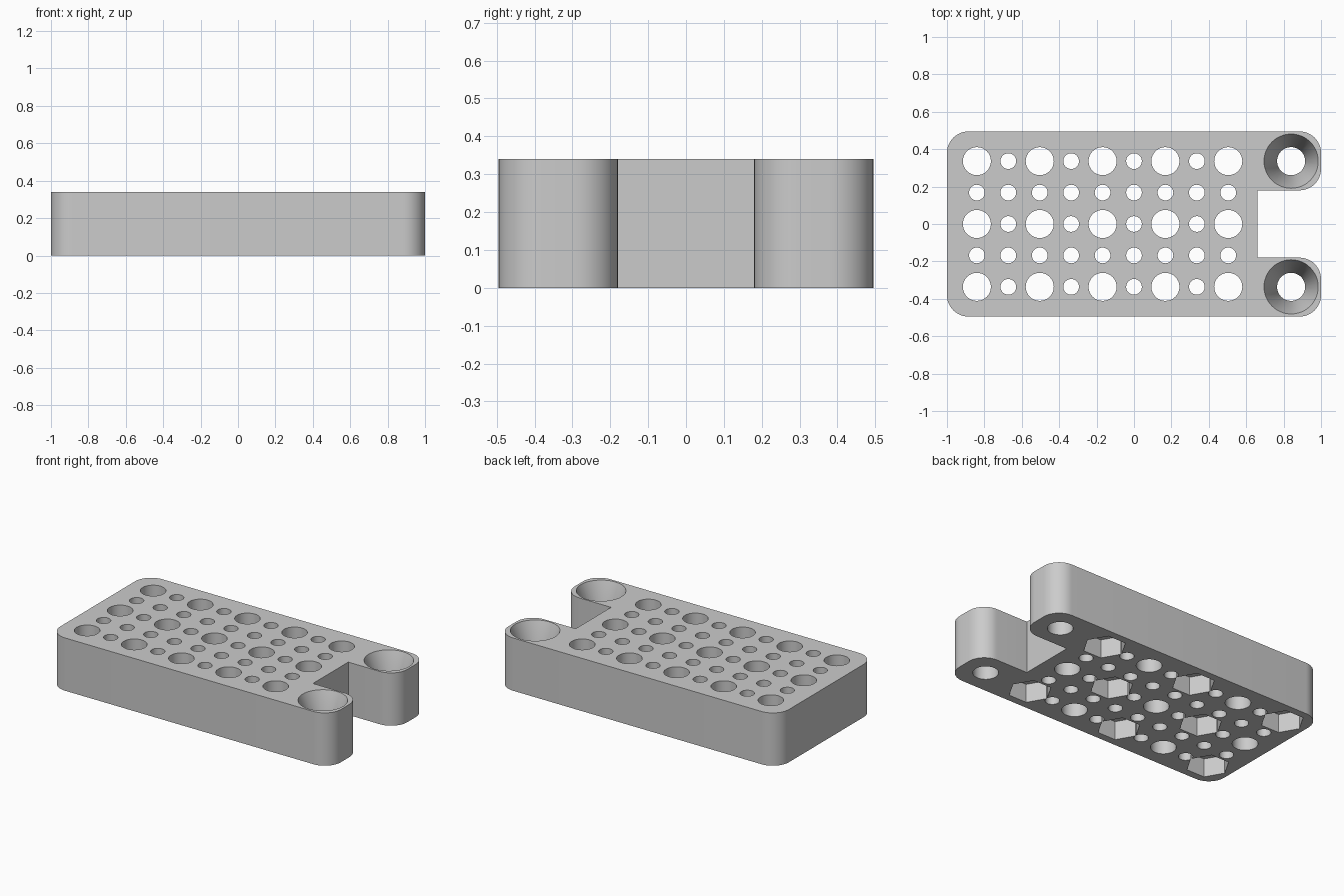
import bpy, bmesh
from math import cos, sin, pi, radians

old = bpy.data.objects.get("Cube")
if old:
    bpy.data.objects.remove(old, do_unlink=True)

HEIGHT, HALF_Y, RADIUS = 0.34, 0.495, 0.115
NOTCH_X, NOTCH_Y = 0.66, 0.18
PITCH, ARM_X, ROW_Y = 0.168, 0.84, 0.336

grey = bpy.data.materials.new("plain_grey")
grey.use_nodes = True
colour = (0.6, 0.6, 0.6, 1)
grey.diffuse_color = colour
grey.node_tree.nodes["Principled BSDF"].inputs["Base Color"].default_value = colour


def make_object(name, bm):
    bmesh.ops.recalc_face_normals(bm, faces=bm.faces)
    mesh = bpy.data.meshes.new(name)
    bm.to_mesh(mesh)
    bm.free()
    mesh.materials.append(grey)
    obj = bpy.data.objects.new(name, mesh)
    bpy.context.collection.objects.link(obj)
    return obj


def add_lathe(bm, x, y, rings, sides):
    """Capped solid through (radius, z) rings."""
    loops = [[bm.verts.new((x + r * cos(2 * pi * i / sides),
                            y + r * sin(2 * pi * i / sides), z))
              for i in range(sides)] for r, z in rings]
    for a, b in zip(loops, loops[1:]):
        for i in range(sides):
            j = (i + 1) % sides
            bm.faces.new((a[i], a[j], b[j], b[i]))
    bm.faces.new(loops[0])
    bm.faces.new(loops[-1])


def rounded(cx, cy, start, steps=12):
    """Quarter circle of outline points."""
    return [(cx + RADIUS * cos(radians(start + 90 * i / steps)),
             cy + RADIUS * sin(radians(start + 90 * i / steps)))
            for i in range(steps + 1)]


# Plate outline: rounded rectangle with a square notch between two arms
left, right = RADIUS - 1, 1 - RADIUS
outer, inner = HALF_Y - RADIUS, NOTCH_Y + RADIUS
outline = (rounded(left, -outer, 180) + rounded(right, -outer, 270)
           + rounded(right, -inner, 0)
           + [(NOTCH_X, -NOTCH_Y), (NOTCH_X, NOTCH_Y)]
           + rounded(right, inner, 270) + rounded(right, outer, 0)
           + rounded(left, outer, 90))
bm = bmesh.new()
base = bm.faces.new([bm.verts.new((x, y, 0)) for x, y in outline])
top = bmesh.ops.extrude_face_region(bm, geom=[base])["geom"]
bmesh.ops.translate(bm, vec=(0, 0, HEIGHT),
                    verts=[v for v in top if isinstance(v, bmesh.types.BMVert)])
plate = make_object("perforated_plate", bm)

# Round through holes, and hexagonal nut pockets under every second large hole
bores, pockets = bmesh.new(), bmesh.new()
for col in range(9):
    for row in range(5):
        x, y = (col - 5) * PITCH, (row - 2) * PITCH
        large = col % 2 == 0 and row % 2 == 0
        add_lathe(bores, x, y, [(0.075 if large else 0.042, -0.1),
                                (0.075 if large else 0.042, HEIGHT + 0.1)], 32)
        if large and (col + row) % 4 == 0:
            add_lathe(pockets, x, y, [(0.128, -0.05), (0.128, 0.12)], 6)

# Arm bores that open into cones at the top
slope = 0.07 / 0.2
for y in (-ROW_Y, ROW_Y):
    add_lathe(bores, ARM_X, y, [(0.075, -0.1), (0.075, HEIGHT - 0.2),
                                (0.145 + 0.05 * slope, HEIGHT + 0.05)], 48)

for name, cutter_bm in (("bore_cutter", bores), ("pocket_cutter", pockets)):
    cutter = make_object(name, cutter_bm)
    cutter.hide_render = True
    mod = plate.modifiers.new(name, 'BOOLEAN')
    mod.operation, mod.solver, mod.object = 'DIFFERENCE', 'EXACT', cutter
    bpy.context.view_layer.objects.active = plate
    bpy.ops.object.modifier_apply(modifier=mod.name)
    bpy.data.objects.remove(cutter, do_unlink=True)

bpy.ops.object.select_all(action='DESELECT')
plate.select_set(True)
bpy.context.view_layer.objects.active = plate
bpy.ops.object.shade_smooth_by_angle(angle=radians(30))
